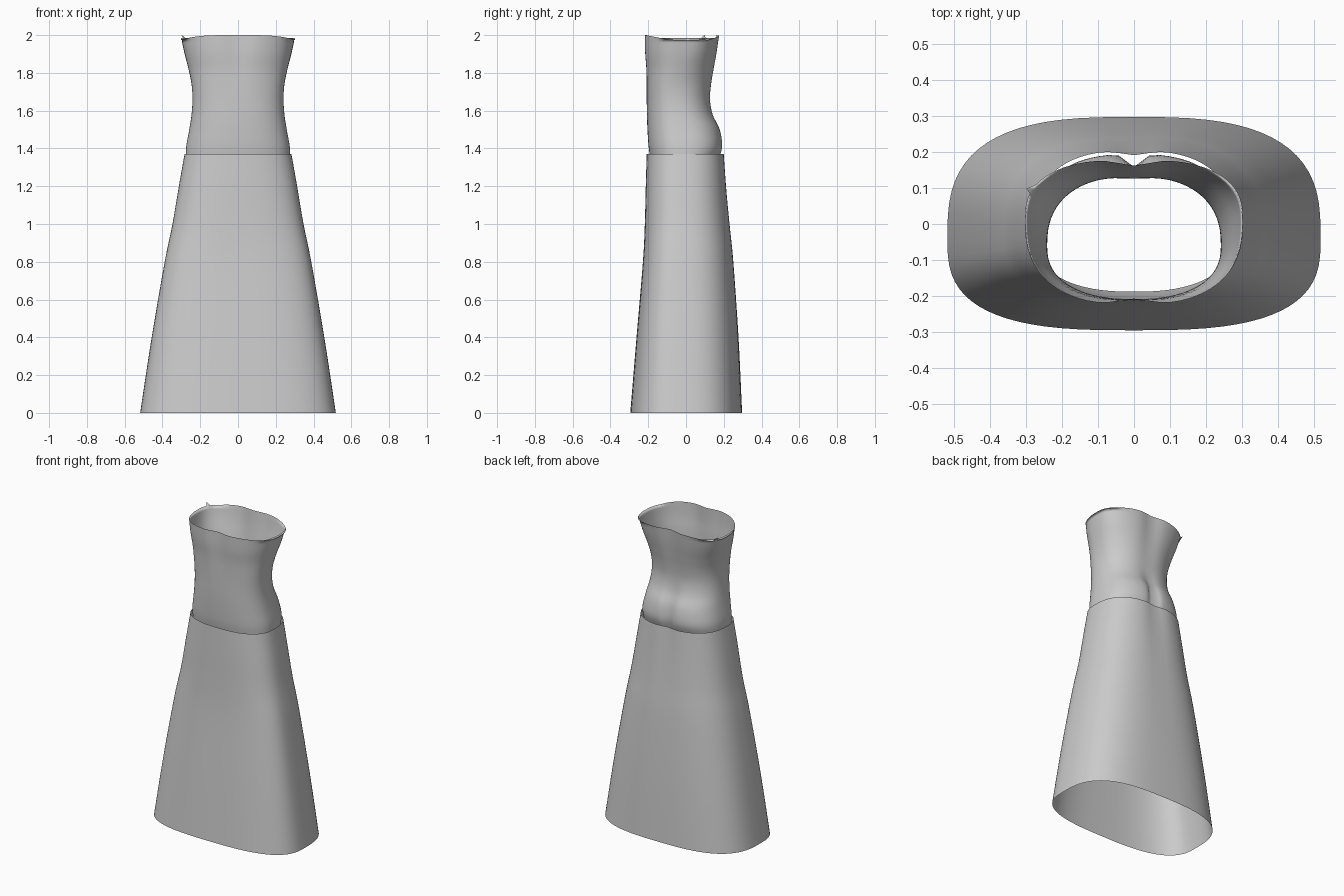
import bpy, bmesh, math

if "Cube" in bpy.data.objects:
    bpy.data.objects.remove(bpy.data.objects["Cube"])

fabric = bpy.data.materials.new("grey fabric")
fabric.diffuse_color = (0.6, 0.6, 0.6, 1)
fabric.use_nodes = True
fabric.node_tree.nodes["Principled BSDF"].inputs["Base Color"].default_value = fabric.diffuse_color


def smooth_rows(rows, sub):
    """Catmull-Rom interpolation between key cross-sections."""
    out = []
    for i in range(len(rows) - 1):
        p = [rows[max(0, min(len(rows) - 1, i + k))] for k in (-1, 0, 1, 2)]
        for s in range(sub):
            t = s / sub
            out.append([0.5 * (2 * b + (c - a) * t + (2 * a - 5 * b + 4 * c - d) * t * t
                               + (3 * b - a - 3 * c + d) * t ** 3) for a, b, c, d in zip(*p)])
    out.append(rows[-1])
    return out


def ring(row, count):
    """Rounded cross-section with separate front and back depth and soft centre grooves."""
    z, half, front, back, mid, n_front, n_back, groove_f, groove_b, width = row
    pts = []
    for i in range(count):
        a = 2 * math.pi * i / count
        c, s = math.cos(a), math.sin(a)
        n = n_back if s >= 0 else n_front
        x = half * math.copysign(abs(c) ** (2 / n), c)
        reach = (back - mid) if s >= 0 else (mid - front)
        y = mid + reach * math.copysign(abs(s) ** (2 / n), s)
        dent = math.exp(-(x / width) ** 2)
        if s > 0:
            y -= groove_b * dent
        elif s < 0:
            y += groove_f * dent
        pts.append((x, y, z))
    return pts


def loft(name, rows, sub, count, edge=None):
    bm = bmesh.new()
    rings = [[bm.verts.new(p) for p in ring(r, count)] for r in smooth_rows(rows, sub)]
    for lo, hi in zip(rings, rings[1:]):
        for i in range(count):
            j = (i + 1) % count
            bm.faces.new((lo[i], lo[j], hi[j], hi[i]))
    if edge:
        edge(rings)
    me = bpy.data.meshes.new(name)
    bm.to_mesh(me)
    bm.free()
    me.materials.append(fabric)
    me.shade_smooth()
    ob = bpy.data.objects.new(name, me)
    bpy.context.collection.objects.link(ob)
    return ob


# Flared skirt, open at both ends
# z, half width, front y, back y, widest y, front/back roundness, front/back groove, groove width
loft("skirt", [
    (0.00, .518, -.295, .297, -.04, 2.9, 2.9, 0, 0, .06),
    (0.40, .457, -.262, .278, -.04, 2.9, 2.8, 0, 0, .06),
    (0.80, .388, -.228, .252, -.04, 2.8, 2.7, 0, .002, .06),
    (1.00, .347, -.218, .233, -.03, 2.7, 2.6, 0, .004, .06),
    (1.20, .313, -.213, .216, -.03, 2.6, 2.6, 0, .008, .06),
    (1.37, .283, -.208, .204, -.03, 2.5, 2.6, 0, .013, .05),
], 4, 72)


# Wavy neckline: low at the sides, with a small notch at the back left
def neckline(rings):
    top = rings[-1]
    for v in top:
        side = min(1, abs(v.co.x) / .305)
        v.co.z -= .028 * side ** 4 + (.012 * side if v.co.y > .1 else 0)
    corner = min(top, key=lambda v: (v.co.x + .29) ** 2 + (v.co.y - .10) ** 2)
    corner.co.x -= .018
    corner.co.z += .022


# Fitted bodice with waist, hips, spine groove and bust dip
loft("bodice", [
    (1.345, .276, -.188, .175, -.03, 2.4, 2.6, 0, .028, .025),
    (1.41, .274, -.198, .194, -.03, 2.4, 2.6, 0, .036, .028),
    (1.50, .258, -.204, .182, -.04, 2.4, 2.5, 0, .030, .032),
    (1.58, .246, -.207, .147, -.05, 2.4, 2.4, 0, .014, .05),
    (1.66, .241, -.208, .132, -.06, 2.4, 2.4, 0, .006, .06),
    (1.74, .246, -.210, .138, -.06, 2.4, 2.4, .002, .007, .06),
    (1.82, .262, -.214, .152, -.04, 2.4, 2.4, .006, .010, .06),
    (1.91, .285, -.222, .168, -.01, 2.5, 2.5, .012, .014, .06),
    (2.00, .303, -.225, .180, .01, 2.5, 2.6, .018, .018, .06),
], 4, 72, neckline)
